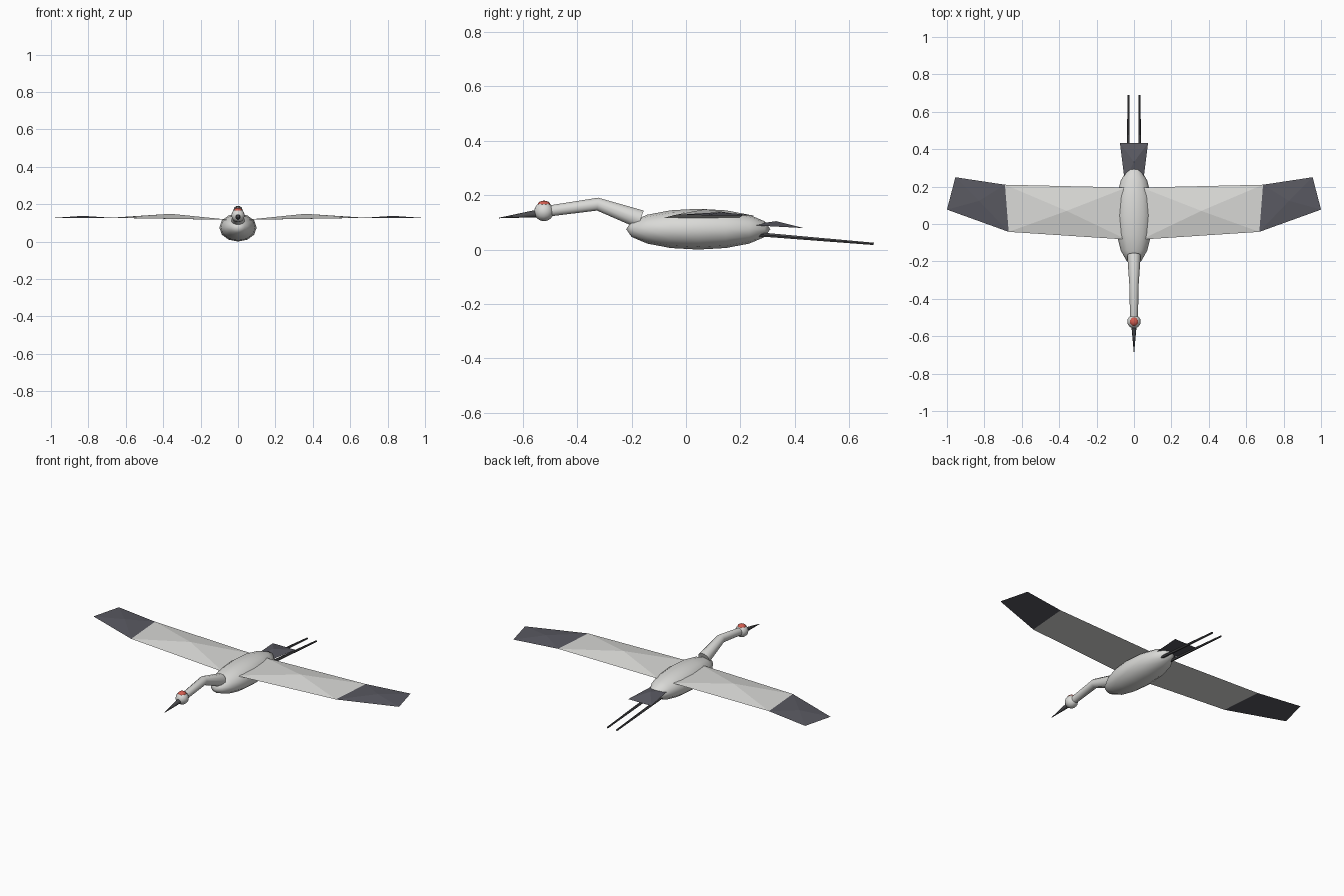
import bpy
import bmesh
from math import cos, sin, pi, radians
from mathutils import Vector

if "Cube" in bpy.data.objects:
    bpy.data.objects.remove(bpy.data.objects["Cube"], do_unlink=True)


def material(name, r, g, b):
    m = bpy.data.materials.new(name)
    m.use_nodes = True
    m.diffuse_color = (r, g, b, 1)
    m.node_tree.nodes["Principled BSDF"].inputs["Base Color"].default_value = (r, g, b, 1)
    return m


PALE = material("pale feathers", 0.70, 0.70, 0.68)
DARK = material("dark feathers", 0.10, 0.10, 0.12)
HORN = material("dark horn", 0.07, 0.07, 0.075)
RED = material("red crown", 0.65, 0.11, 0.08)


def finish(name, bm, mats, smooth=None):
    """Turn a bmesh into an object, optionally smooth below an angle."""
    bmesh.ops.recalc_face_normals(bm, faces=bm.faces)
    mesh = bpy.data.meshes.new(name)
    bm.to_mesh(mesh)
    bm.free()
    obj = bpy.data.objects.new(name, mesh)
    bpy.context.collection.objects.link(obj)
    for m in mats:
        mesh.materials.append(m)
    if smooth:
        bpy.ops.object.select_all(action='DESELECT')
        obj.select_set(True)
        bpy.context.view_layer.objects.active = obj
        bpy.ops.object.shade_smooth_by_angle(angle=radians(smooth))
    return obj


def ellipsoid(name, center, radii, mat, segments=12, rings=8):
    """Sphere with its poles along y, scaled to the given radii."""
    bm = bmesh.new()
    bmesh.ops.create_uvsphere(bm, u_segments=segments, v_segments=rings, radius=1)
    for v in bm.verts:
        x, y, z = v.co
        v.co = Vector((x * radii[0], z * radii[1], y * radii[2])) + Vector(center)
    return finish(name, bm, [mat], 80)


def tube(name, x, path, radii, mat, sides=10):
    """Capped round tube along a path of (y, z) points at a fixed x."""
    bm = bmesh.new()
    pts = [Vector((x, y, z)) for y, z in path]
    rings = []
    for i, (p, r) in enumerate(zip(pts, radii)):
        along = (pts[min(i + 1, len(pts) - 1)] - pts[max(i - 1, 0)]).normalized()
        side = Vector((1, 0, 0))
        up = along.cross(side)
        rings.append([bm.verts.new(p + r * (cos(a) * side + sin(a) * up))
                      for a in (2 * pi * k / sides for k in range(sides))])
    for a, b in zip(rings, rings[1:]):
        for k in range(sides):
            n = (k + 1) % sides
            bm.faces.new((a[k], a[n], b[n], b[k]))
    bm.faces.new(rings[0])
    bm.faces.new(rings[-1])
    return finish(name, bm, [mat], 50)


def feather_panel(name, corners, lift, mat):
    """Flat quad with a low raised ridge point over its centre."""
    bm = bmesh.new()
    base = [bm.verts.new(c) for c in corners]
    mid = sum((Vector(c) for c in corners), Vector()) / 4
    peak = bm.verts.new(mid + Vector((0, 0, lift)))
    for i in range(4):
        bm.faces.new((base[i], base[(i + 1) % 4], peak))
    bm.faces.new(base)
    return finish(name, bm, [mat])


# Body, neck and head
ellipsoid("body", (0, 0.045, 0.075), (0.10, 0.265, 0.075), PALE)
tube("neck", 0, [(-0.167, 0.111), (-0.325, 0.167), (-0.51, 0.141)],
     [0.036, 0.025, 0.021], PALE)
ellipsoid("head", (0, -0.522, 0.14), (0.036, 0.036, 0.036), PALE)
ellipsoid("crown", (0, -0.522, 0.165), (0.023, 0.023, 0.015), RED)
tube("beak", 0, [(-0.535, 0.134), (-0.688, 0.116)], [0.015, 0.001], HORN, 8)

# Wings and legs, mirrored left and right
for label, s in (("left", 1), ("right", -1)):
    root = [(0.04 * s, -0.083, 0.116), (0.04 * s, 0.195, 0.116)]
    wrist = [(0.69 * s, 0.21, 0.127), (0.67 * s, -0.042, 0.127)]
    tip = [(1.0 * s, 0.077, 0.126), (0.955 * s, 0.25, 0.126)]
    feather_panel(label + "_wing", root + wrist, 0.027, PALE)
    feather_panel(label + "_wing_tip", wrist + tip, 0.011, DARK)
    tube(label + "_leg", 0.03 * s, [(0.22, 0.060), (0.69, 0.021)],
         [0.009, 0.005], HORN, 6)

# Tail
feather_panel("tail", [(-0.05, 0.23, 0.09), (0.05, 0.23, 0.09),
                       (0.075, 0.433, 0.079), (-0.075, 0.433, 0.079)], 0.02, DARK)
